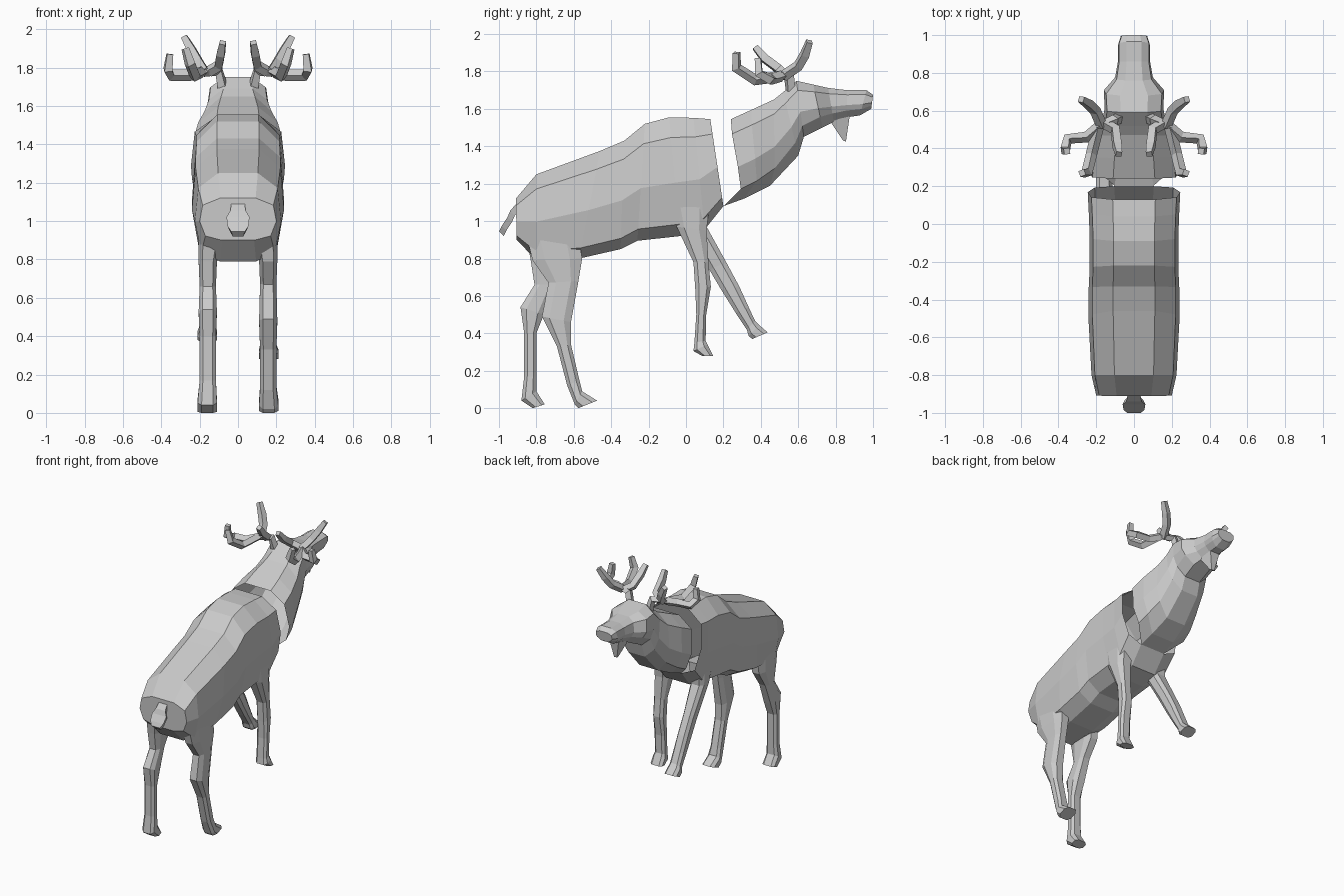
import bpy, bmesh
from mathutils import Vector


def loft(name, rings, cap_start=True, cap_end=True):
    """Skin a list of equal-length point rings into a flat-shaded mesh."""
    bm = bmesh.new()
    vs = [[bm.verts.new(p) for p in ring] for ring in rings]
    n = len(rings[0])
    for a, b in zip(vs, vs[1:]):
        for i in range(n):
            j = (i + 1) % n
            bm.faces.new((a[i], a[j], b[j], b[i]))
    if cap_start:
        bm.faces.new(vs[0][::-1])
    if cap_end:
        bm.faces.new(vs[-1])
    bmesh.ops.recalc_face_normals(bm, faces=bm.faces)
    mesh = bpy.data.meshes.new(name)
    bm.to_mesh(mesh)
    bm.free()
    ob = bpy.data.objects.new(name, mesh)
    bpy.context.collection.objects.link(ob)
    return ob


def trunk_ring(yt, zt, yb, zb, w, low=0.1, bulge=0.0):
    """Ten-sided section running from a top point to a bottom point."""
    half = []
    for f, k, s in ((1, .46, 0), (.83, .92, .15), (.45, 1, .7), (low, .85, 1), (0, .42, 0)):
        half.append(Vector((w * k, yb + (yt - yb) * f + bulge * s, zb + (zt - zb) * f)))
    return half + [Vector((-p.x, p.y, p.z)) for p in reversed(half)]


def leg(name, side, stations):
    """Chamfered box leg; each station is back y, back z, front y, front z, inner x, outer x."""
    rings = []
    for yb, zb, yf, zf, xi, xo in stations:
        ring = []
        for u, v in ((.2, 0), (.8, 0), (1, .25), (1, .75), (.8, 1), (.2, 1), (0, .75), (0, .25)):
            ring.append((side * (xi + (xo - xi) * u), yb + (yf - yb) * v, zb + (zf - zb) * v))
        rings.append(ring)
    return loft(name, rings)


# Body shell, open at the shoulder
loft("body", [trunk_ring(*s) for s in (
    (-.91, 1.12, -.905, .90, .20),
    (-.80, 1.25, -.80, .79, .225),
    (-.46, 1.375, -.57, .80, .24),
    (-.33, 1.43, -.35, .85, .24),
    (-.22, 1.52, -.26, .895, .235),
    (-.09, 1.555, -.03, .92, .235),
    (.04, 1.552, .10, .955, .24),
    (.13, 1.545, .20, 1.08, .245))], cap_end=False)

# Neck and head shell, separated from the body by a wedge-shaped gap
loft("neck_and_head", [trunk_ring(*s) for s in (
    (.24, 1.545, .20, 1.08, .24, .2, .085),
    (.35, 1.595, .31, 1.12, .225, .2, .06),
    (.47, 1.65, .45, 1.19, .19, .2, .02),
    (.52, 1.69, .60, 1.35, .165, .2, 0),
    (.59, 1.75, .63, 1.45, .155, .2, 0),
    (.68, 1.73, .73, 1.50, .16, .25, 0),
    (.76, 1.712, .79, 1.53, .10, .25, 0),
    (.86, 1.70, .86, 1.555, .085, .25, 0),
    (.965, 1.70, .93, 1.565, .085, .25, 0),
    (1.0, 1.675, .99, 1.60, .07, .25, 0))], cap_start=False)

# Chin tuft
loft("chin", [
    [(-.05, .77, 1.535), (.05, .77, 1.535), (.04, .875, 1.56), (-.04, .875, 1.56)],
    [(-.015, .84, 1.43), (.015, .84, 1.43), (.012, .855, 1.425), (-.012, .855, 1.425)]])

# Hind legs
leg("hind_leg_back", -1, (
    (-.86, .95, -.60, .95, .08, .205),
    (-.83, .79, -.62, .78, .11, .205),
    (-.81, .66, -.70, .66, .115, .2),
    (-.885, .54, -.76, .50, .11, .205),
    (-.865, .40, -.80, .40, .115, .2),
    (-.865, .17, -.80, .17, .115, .2),
    (-.88, .04, -.80, .09, .11, .21),
    (-.82, 0, -.755, .02, .11, .21)))
leg("hind_leg_forward", 1, (
    (-.86, .95, -.58, .95, .08, .205),
    (-.82, .79, -.555, .80, .11, .205),
    (-.735, .67, -.575, .68, .115, .2),
    (-.77, .49, -.615, .46, .11, .205),
    (-.69, .33, -.615, .34, .115, .2),
    (-.635, .12, -.57, .15, .115, .2),
    (-.595, .02, -.555, .09, .11, .21),
    (-.575, 0, -.475, .04, .11, .21)))

# Front legs
leg("front_leg_planted", 1, (
    (-.09, 1.10, .13, 1.12, .08, .215),
    (-.05, .97, .11, .95, .10, .21),
    (.04, .78, .12, .78, .115, .2),
    (.05, .63, .133, .65, .115, .2),
    (.055, .50, .108, .50, .115, .2),
    (.045, .35, .105, .36, .115, .2),
    (.04, .305, .115, .34, .11, .21),
    (.085, .28, .145, .28, .11, .21)))
leg("front_leg_raised", -1, (
    (-.06, 1.12, .12, 1.14, .08, .215),
    (-.01, .97, .11, .97, .10, .21),
    (.125, .74, .215, .78, .115, .2),
    (.19, .63, .285, .65, .115, .2),
    (.265, .51, .335, .54, .115, .2),
    (.325, .42, .37, .465, .115, .2),
    (.335, .385, .39, .445, .11, .21),
    (.355, .37, .437, .405, .11, .21)))

# Tail
loft("tail", [[(-w, y, z), (w, y, z), (w * .8, y + .025, z - .025), (-w * .8, y + .025, z - .025)]
              for y, z, w in ((-.91, 1.09, .035), (-.94, 1.055, .04), (-.955, 1.02, .06),
                              (-.985, .975, .055), (-1.0, .945, .035))])

# Antlers: square-section branches on both sides
branches = {
    "base": ((.08, .56, 1.70), (.10, .55, 1.78), (.20, .51, 1.775)),
    "front_tine": ((.17, .52, 1.775), (.205, .60, 1.83), (.24, .635, 1.89), (.28, .66, 1.96)),
    "inner_tine": ((.15, .53, 1.78), (.10, .50, 1.81), (.09, .42, 1.87), (.08, .37, 1.93)),
    "outer_tine": ((.19, .51, 1.775), (.25, .46, 1.76), (.35, .45, 1.76), (.365, .39, 1.79), (.355, .385, 1.87)),
    "rear_tine": ((.19, .51, 1.775), (.225, .37, 1.755), (.25, .27, 1.82), (.275, .27, 1.90)),
}
for part, pts in branches.items():
    for label, s in (("left", -1), ("right", 1)):
        cu = bpy.data.curves.new("antler_" + part, 'CURVE')
        cu.dimensions = '3D'
        cu.bevel_depth = .03
        cu.bevel_resolution = 0
        cu.use_fill_caps = True
        sp = cu.splines.new('POLY')
        sp.use_smooth = False
        sp.points.add(len(pts) - 1)
        for i, (p, (x, y, z)) in enumerate(zip(sp.points, pts)):
            p.co = (s * x, y, z, 1)
            p.radius = .75 if i == len(pts) - 1 else 1
        ob = bpy.data.objects.new(f"antler_{part}_{label}", cu)
        bpy.context.collection.objects.link(ob)
